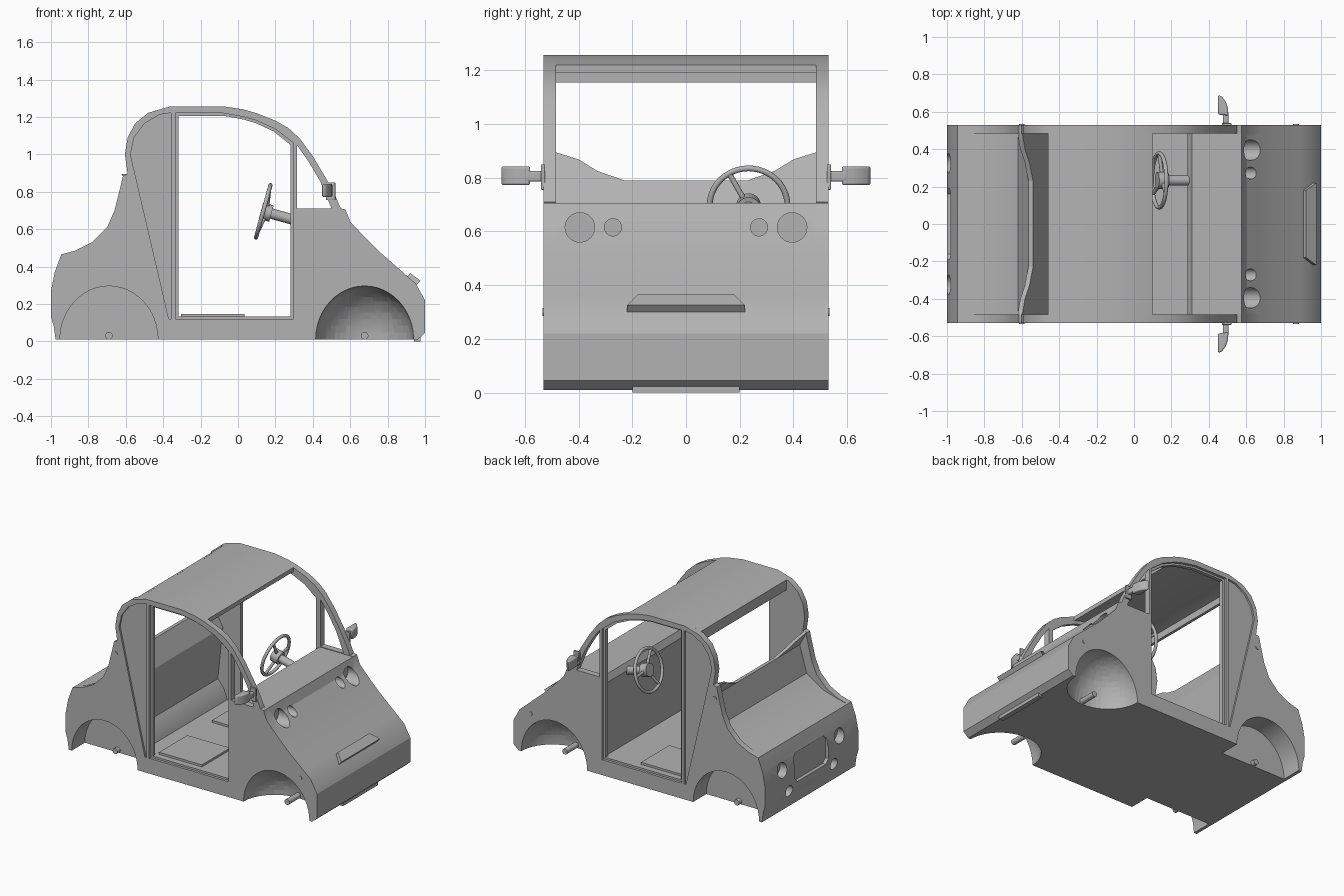
import bpy, bmesh, math
from mathutils import Vector

if "Cube" in bpy.data.objects:
    bpy.data.objects.remove(bpy.data.objects["Cube"])

grey = bpy.data.materials.new("plain_grey")
grey.use_nodes = True
grey.diffuse_color = (0.45, 0.45, 0.45, 1)
grey.node_tree.nodes["Principled BSDF"].inputs["Base Color"].default_value = (0.45, 0.45, 0.45, 1)


def finish(ob, name, angle=25):
    ob.name = name
    ob.data.materials.clear()
    ob.data.materials.append(grey)
    bpy.ops.object.select_all(action='DESELECT')
    ob.select_set(True)
    bpy.context.view_layer.objects.active = ob
    bpy.ops.object.shade_smooth_by_angle(angle=math.radians(angle))
    return ob


def extrude(name, pts, vec):
    """Solid made by pushing a flat 3D outline along a vector."""
    bm = bmesh.new()
    face = bm.faces.new([bm.verts.new(p) for p in pts])
    ring = bmesh.ops.extrude_face_region(bm, geom=[face], use_keep_orig=True)["geom"]
    moved = [v for v in ring if isinstance(v, bmesh.types.BMVert)]
    bmesh.ops.translate(bm, verts=moved, vec=Vector(vec))
    bmesh.ops.recalc_face_normals(bm, faces=bm.faces)
    me = bpy.data.meshes.new(name)
    bm.to_mesh(me)
    bm.free()
    ob = bpy.data.objects.new(name, me)
    bpy.context.collection.objects.link(ob)
    return finish(ob, name)


def prism(name, side, y0, y1):
    return extrude(name, [(x, y0, z) for x, z in side], (0, y1 - y0, 0))


def rod(name, a, b, r, sides=32):
    a, b = Vector(a), Vector(b)
    bpy.ops.mesh.primitive_cylinder_add(vertices=sides, radius=r, depth=(b - a).length, location=(a + b) / 2)
    ob = bpy.context.object
    ob.rotation_euler = (b - a).to_track_quat('Z', 'Y').to_euler()
    return finish(ob, name, 40)


def box(name, lo, hi, bevel=0):
    lo, hi = Vector(lo), Vector(hi)
    bpy.ops.mesh.primitive_cube_add(size=1, location=(lo + hi) / 2)
    ob = bpy.context.object
    ob.scale = [abs(d) for d in hi - lo]
    bpy.ops.object.transform_apply(location=False, rotation=False, scale=True)
    if bevel:
        mod = ob.modifiers.new("round", 'BEVEL')
        mod.width, mod.segments = bevel, 4
    return finish(ob, name, 40)


def cut(targets, cutters):
    """Carve every cutter out of every target, then drop the cutters."""
    for ob in targets:
        bpy.context.view_layer.objects.active = ob
        for c in cutters:
            mod = ob.modifiers.new("cut", 'BOOLEAN')
            mod.operation, mod.solver, mod.object = 'DIFFERENCE', 'EXACT', c
            bpy.ops.object.modifier_apply(modifier=mod.name)
    for c in cutters:
        bpy.data.objects.remove(c)


# Shared side profiles, tail to nose
tail = [(-.975, .01), (-.985, .08), (-1, .13), (-1, .27), (-.98, .37), (-.945, .465)]
deck = [(-.87, .48), (-.75, .515), (-.62, .6), (-.565, .79), (-.54, .79), (-.46, .64), (-.5, .26), (-.45, .2), (-.425, .13)]
dash = [(.3, .13), (.3, .6), (.287, .66), (.31, .705)]
nose = [(.575, .705), (.6, .64), (.68, .555), (.76, .476), (.89, .362), (.95, .31), (1, .22), (1, .045), (.96, .01)]
fin = [(-.87, .485), (-.78, .53), (-.7, .61), (-.66, .7), (-.635, .8), (-.615, .885), (-.59, .895)]
arch = [(-.605, 1), (-.59, 1.09), (-.55, 1.165), (-.48, 1.222), (-.36, 1.257), (-.08, 1.257), (.03, 1.24),
        (.1, 1.22), (.2, 1.18), (.27, 1.14), (.33, 1.085), (.4, .99), (.475, .865), (.52, .78), (.55, .71)]
door = [(-.335, .12), (.297, .12), (.297, 1.06), (.2, 1.135), (.1, 1.18), (.03, 1.2), (-.08, 1.22), (-.335, 1.22)]
door_inner = [(-.018 + (x + .018) * .95, .665 + (z - .665) * .975) for x, z in door]
window = [(.315, .71), (.5, .71), (.44, .855), (.375, .965), (.315, 1.05)]
quarter = [(-.37, .12), (-.357, .12), (-.357, 1.222), (-.42, 1.212), (-.5, 1.165), (-.555, 1.09), (-.575, 1)]

core = prism("body_core", tail + deck + dash + nose, -.487, .487)

for s, label in ((1, "left"), (-1, "right")):
    # Side panel with door, window and recessed rear quarter
    panel = prism("side_panel_" + label, tail + fin + arch + nose, s * .485, s * .53)
    cut([panel], [prism("cutter", door, s * .512, s * .6),
                  prism("cutter", door_inner, s * .4, s * .6),
                  prism("cutter", window, s * .4, s * .6),
                  prism("cutter", quarter, s * .517, s * .6)])

    # Wheel wells: flat-backed at the rear, domed at the front
    rear = rod("cutter", (-.69, s * .38, .01), (-.69, s * .7, .01), .262, 48)
    rear.scale = (1, 1.09, 1)
    bpy.ops.mesh.primitive_uv_sphere_add(segments=48, ring_count=24, location=(.677, s * .531, .01))
    dome = bpy.context.object
    dome.scale = (.262, .25, .286)
    bpy.context.view_layer.update()
    cut([core, panel], [rear, dome])

    # Lamp sockets in nose and tail
    cut([core, panel], [rod("cutter", (.56, s * .395, .615), (.9, s * .395, .615), .055),
                        rod("cutter", (.56, s * .272, .615), (.9, s * .272, .615), .032),
                        rod("cutter", (-1.1, s * .325, .31), (-.94, s * .325, .31), .052),
                        rod("cutter", (-1.1, s * .255, .135), (-.94, s * .255, .135), .04)])
    finish(panel, panel.name)

    # Rear window corner rising towards the fin
    ear = [(.23, .77), (.23, .79), (.33, .825), (.4, .868), (.487, .895), (.487, .77)]
    extrude("rear_window_corner_" + label, [(-.54 - (z - .79) * .55, s * y, z) for y, z in ear], (-.025, 0, 0))

    # Axle pegs, panel studs and floor plates
    for x, inner in ((-.69, .37), (.677, .28)):
        rod("axle_peg", (x, s * inner, .03), (x, s * .41, .03), .02, 20)
    for x, z in ((-.6, .8), (.866, .3)):
        rod("panel_stud", (x, s * .525, z), (x, s * .534, z), .015, 16)
    box("floor_plate_" + label, (-.305, s * .14, .125), (.035, s * .46, .145))

    # Door mirror
    box("mirror_base_" + label, (.47, s * .525, .755), (.52, s * .54, .85), .004)
    box("mirror_arm_" + label, (.475, s * .535, .785), (.505, s * .6, .825), .008)
    head = [(.45, .69), (.45, .585), (.505, .58), (.502, .62), (.49, .655), (.47, .682)]
    mirror = extrude("mirror_head_" + label, [(x, s * y, .772) for x, y in head], (0, 0, .07))
    mod = mirror.modifiers.new("round", 'BEVEL')
    mod.width, mod.segments = .008, 3

# Number plate recess with clipped corners
plate = [(.19, .2), (.19, .34), (.16, .37), (-.16, .37), (-.19, .34), (-.19, .2), (-.16, .17), (.16, .17)]
cut([core], [extrude("cutter", [(-1.1, y, z) for y, z in plate], (.125, 0, 0))])
finish(core, "body_core")

# Roof skin between the arches, with a deeper rear lip
top = [(-.46, 1.228)] + [p for p in arch if -.4 < p[0] < .11]
prism("roof", top + [(x, z - .03) for x, z in reversed(top)], -.487, .487)
prism("roof_rear_lip", [(-.46, 1.228), (-.44, 1.234), (-.44, 1.155), (-.46, 1.155)], -.487, .487)

# Nose badge ledge and lower skid strip
ledge = [(.90, .18, .365), (.90, -.18, .365), (.955, -.22, .325), (.955, .22, .325)]
extrude("nose_ledge", [(x + .02, y, z) for x, y, z in ledge], (-.04, 0, -.05))
box("nose_skid", (.94, -.2, 0), (.975, .2, .03))

# Steering wheel, spokes, hub and column
axis = Vector((.964, 0, -.266))
centre = Vector((.135, .233, .695))
bpy.ops.mesh.primitive_torus_add(major_radius=.145, minor_radius=.011, major_segments=48, minor_segments=12,
                                 location=centre, rotation=axis.to_track_quat('Z', 'Y').to_euler())
finish(bpy.context.object, "steering_wheel_rim", 60)
up = Vector((.266, 0, .964))
for i in range(3):
    a = math.pi / 2 + i * math.tau / 3
    out = up * math.cos(a) + Vector((0, 1, 0)) * math.sin(a)
    rod("steering_spoke", centre + axis * .02, centre + out * .142, .01, 12)
rod("steering_hub", centre - axis * .012, centre + axis * .045, .045)
rod("steering_column", centre, centre + axis * .18, .028)
